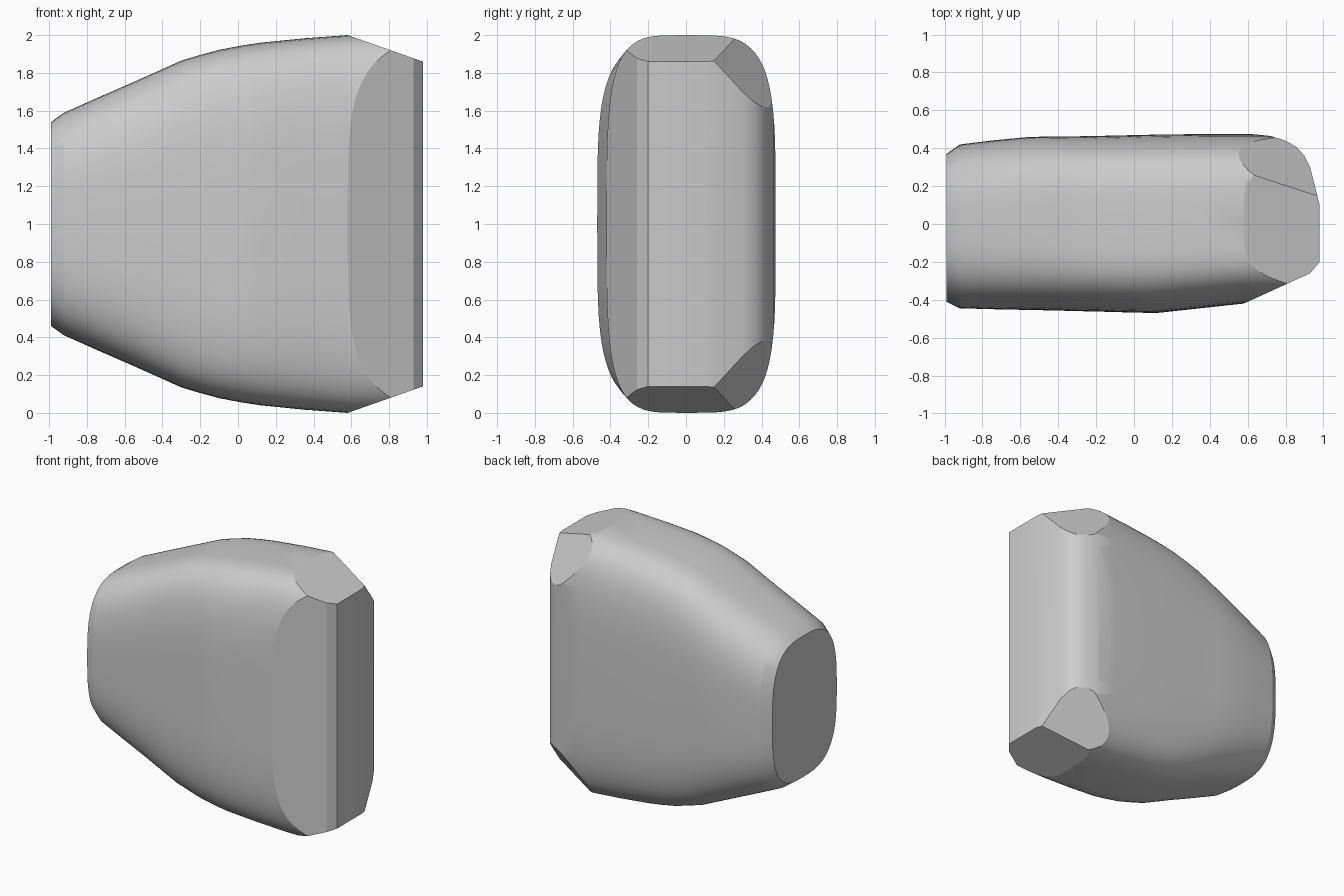
import bpy, bmesh, math
from mathutils import Vector

cube = bpy.data.objects.get("Cube")
if cube:
    bpy.data.objects.remove(cube, do_unlink=True)

SIDES = 72

# Stations along the body: x, half height, front depth, back depth, roundness
stations = [
    (-0.99, 0.54, 0.41, 0.37, 3.0),
    (-0.92, 0.59, 0.445, 0.42, 3.1),
    (-0.74, 0.67, 0.45, 0.442, 3.3),
    (-0.55, 0.753, 0.454, 0.46, 3.5),
    (-0.40, 0.82, 0.457, 0.462, 3.7),
    (-0.30, 0.865, 0.46, 0.463, 3.8),
    (-0.20, 0.895, 0.462, 0.465, 3.9),
    (-0.10, 0.922, 0.465, 0.467, 4.0),
    (0.02, 0.945, 0.468, 0.47, 4.0),
    (0.12, 0.96, 0.47, 0.472, 4.0),
    (0.35, 0.983, 0.445, 0.475, 4.1),
    (0.58, 1.0, 0.42, 0.475, 4.2),
    (1.05, 1.0, 0.42, 0.475, 4.2),
]


def section(bm, x, height, front, back, power):
    """One rounded-rectangle ring."""
    ring = []
    for i in range(SIDES):
        a = math.tau * i / SIDES
        c, s = math.cos(a), math.sin(a)
        y = math.copysign(abs(c) ** (2 / power), c) * (back if c > 0 else front)
        z = math.copysign(abs(s) ** (2 / power), s) * height
        ring.append(bm.verts.new((x, y, 1 + z)))
    return ring


def slice_off(bm, point, normal):
    """Cut with a plane, discard the outer side and close the cut."""
    cut = bmesh.ops.bisect_plane(
        bm, geom=bm.verts[:] + bm.edges[:] + bm.faces[:], dist=1e-5,
        plane_co=point, plane_no=Vector(normal).normalized(), clear_outer=True)
    edges = [e for e in cut["geom_cut"]
             if isinstance(e, bmesh.types.BMEdge) and e.is_boundary]
    if edges:
        bmesh.ops.holes_fill(bm, edges=edges, sides=0)


# Lofted body
bm = bmesh.new()
rings = [section(bm, *s) for s in stations]
for a, b in zip(rings, rings[1:]):
    for i in range(SIDES):
        j = (i + 1) % SIDES
        bm.faces.new((a[i], a[j], b[j], b[i]))
bm.faces.new(rings[0])
bm.faces.new(rings[-1])
bmesh.ops.recalc_face_normals(bm, faces=bm.faces[:])

# Broad end: rounded back edge and bevelled front edge, as upright planes
back_edge = [(0.62, 0.475), (0.72, 0.465), (0.80, 0.44), (0.86, 0.405),
             (0.90, 0.36), (0.93, 0.30), (0.98, 0.10)]
front_edge = [(0.58, -0.42), (0.93, -0.26), (0.98, -0.20)]
for path, side in ((back_edge, 1), (front_edge, -1)):
    for (x0, y0), (x1, y1) in zip(path, path[1:]):
        slice_off(bm, (x0, y0, 1), (abs(y1 - y0), side * (x1 - x0), 0))
slice_off(bm, (0.98, 0, 1), (1, 0, 0))

# Sloped top and bottom of the broad end, and its chamfered back corners
for side in (1, -1):
    slice_off(bm, (0.58, 0, 1 + side), (0.13, 0, side * 0.37))
    slice_off(bm, (0.97, 0.15, 1 + side * 0.86), (0.05, 0.083, side * 0.065))

bmesh.ops.remove_doubles(bm, verts=bm.verts[:], dist=1e-4)
bmesh.ops.recalc_face_normals(bm, faces=bm.faces[:])
mesh = bpy.data.meshes.new("tapered_body")
bm.to_mesh(mesh)
bm.free()

body = bpy.data.objects.new("tapered_body", mesh)
bpy.context.collection.objects.link(body)

# Plain grey surface
grey = bpy.data.materials.new("light_grey")
grey.use_nodes = True
colour = (0.6, 0.6, 0.6, 1)
grey.diffuse_color = colour
grey.node_tree.nodes["Principled BSDF"].inputs["Base Color"].default_value = colour
mesh.materials.append(grey)

# Smooth skin with crisp cut edges
bpy.ops.object.select_all(action="DESELECT")
body.select_set(True)
bpy.context.view_layer.objects.active = body
bpy.ops.object.shade_smooth_by_angle(angle=math.radians(22))
weighted = body.modifiers.new("even_shading", "WEIGHTED_NORMAL")
weighted.keep_sharp = True
